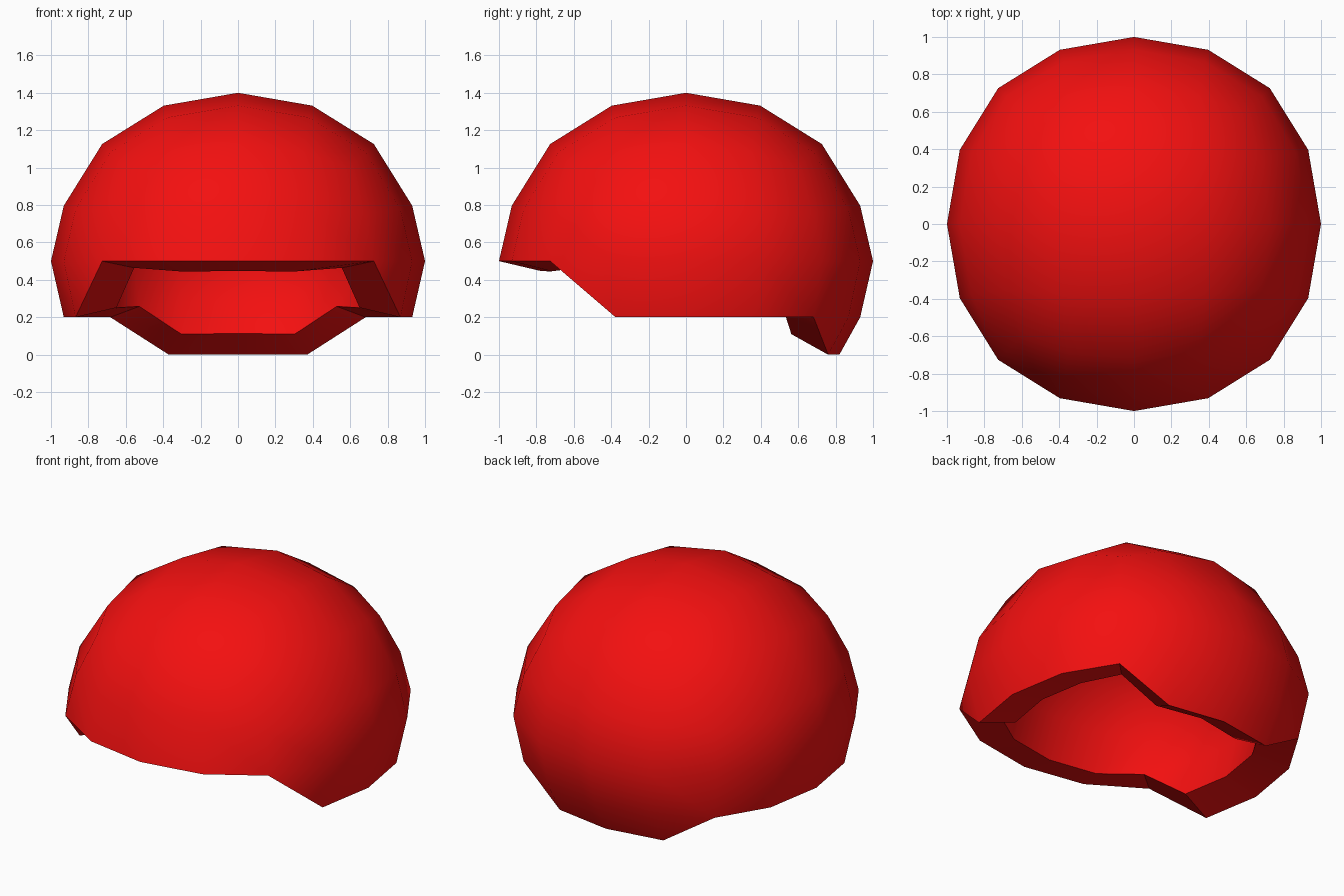
import bpy, bmesh
from mathutils import Vector

if "Cube" in bpy.data.objects:
    bpy.data.objects.remove(bpy.data.objects["Cube"])

# Rounded cube as the base of the shell
bpy.ops.mesh.primitive_cube_add(size=2)
helmet = bpy.context.object
helmet.name = "helmet_shell"
sub = helmet.modifiers.new("round", 'SUBSURF')
sub.levels = 2
bpy.ops.object.modifier_apply(modifier=sub.name)

bm = bmesh.new()
bm.from_mesh(helmet.data)
r = max(v.co.x for v in bm.verts)
bmesh.ops.scale(bm, vec=(1 / r,) * 3, verts=bm.verts)

# Open the underside and the face opening
bmesh.ops.delete(bm, geom=[v for v in bm.verts if v.co.z < -0.5
                           or (v.co.z < -0.1 and v.co.y < -0.5)], context='VERTS')

# Level the brow line and the lower rim
for v in bm.verts:
    if abs(v.co.z) < 0.1:
        v.co.z = 0.5
    elif v.co.z < 0:
        v.co.z = 0.2
    else:
        v.co.z += 0.4


def near(x, y, z):
    return min(bm.verts, key=lambda v: (v.co - Vector((x, y, z))).length)


# Slanted cheek edges
for s in (-1, 1):
    bm.faces.new([near(s * .73, -.73, .5), near(s * .93, -.4, .5), near(s * .87, -.37, .2)])

# Neck guard at the back
mid = bm.verts.new((0, .82, 0))
for s in (-1, 1):
    low = bm.verts.new((s * .37, .76, 0))
    top = near(s * .37, .87, .2)
    bm.faces.new([near(s * .68, .68, .2), top, low])
    bm.faces.new([top, near(0, .93, .2), mid, low])

bmesh.ops.recalc_face_normals(bm, faces=bm.faces)
if max(bm.faces, key=lambda f: f.calc_center_median().z).normal.z < 0:
    bmesh.ops.reverse_faces(bm, faces=bm.faces)
bm.to_mesh(helmet.data)
bm.free()

# Shell thickness, inwards
sol = helmet.modifiers.new("thickness", 'SOLIDIFY')
sol.thickness = 0.235
sol.offset = -1
bpy.ops.object.modifier_apply(modifier=sol.name)
bpy.ops.object.shade_smooth_by_angle()

red = bpy.data.materials.new("red")
red.diffuse_color = (0.9, 0.005, 0.005, 1)
red.use_nodes = True
red.node_tree.nodes["Principled BSDF"].inputs["Base Color"].default_value = red.diffuse_color
helmet.data.materials.append(red)
